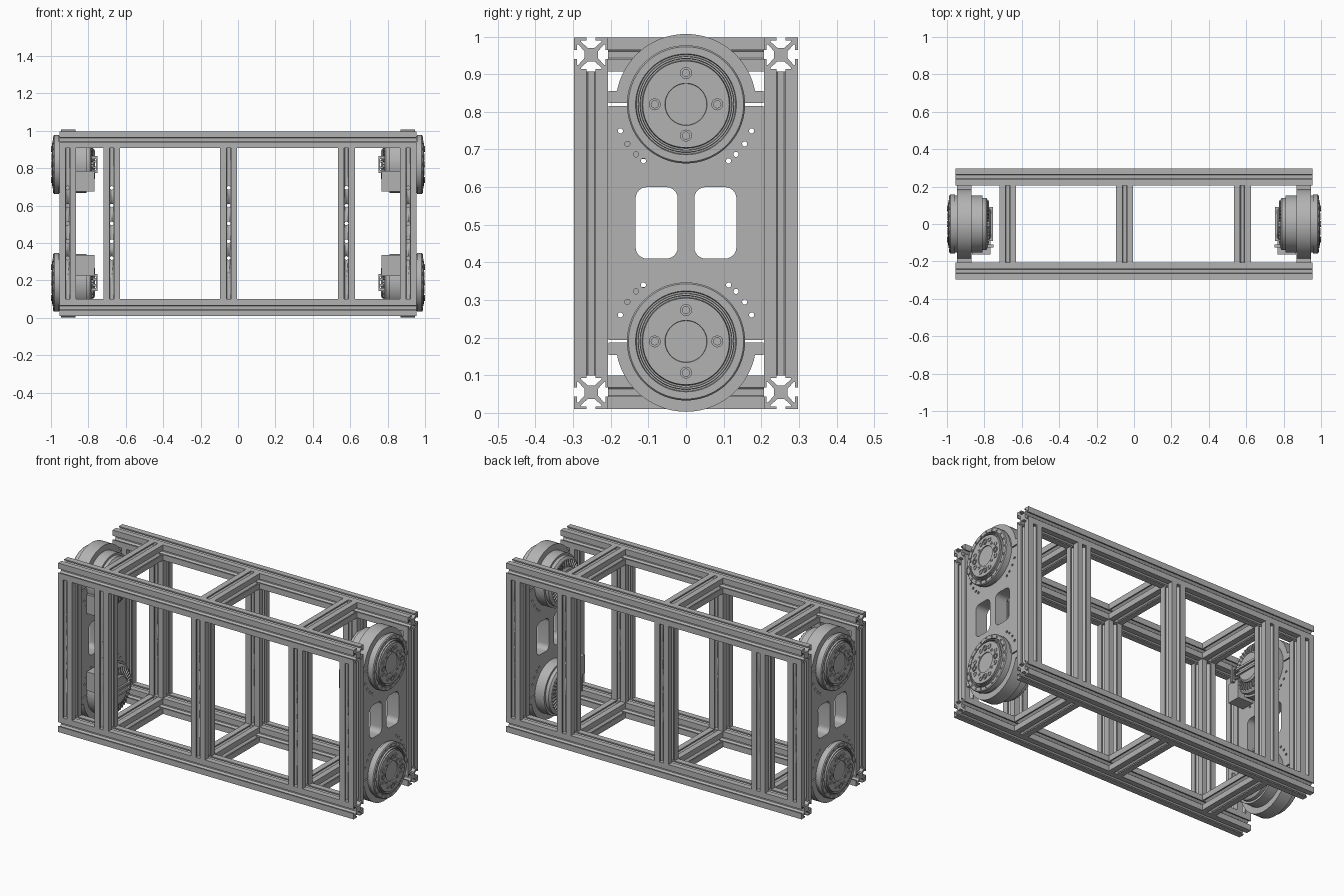
import bpy, bmesh, math
from mathutils import Matrix, Vector

if "Cube" in bpy.data.objects:
    bpy.data.objects.remove(bpy.data.objects["Cube"], do_unlink=True)

GREY = (0.45, 0.45, 0.45, 1)
metal = bpy.data.materials.new("machined grey")
metal.use_nodes = True
metal.diffuse_color = GREY
metal.node_tree.nodes["Principled BSDF"].inputs["Base Color"].default_value = GREY

TAU = 2 * math.pi


def finish(bm, name, place=None):
    """Turn a bmesh into a named, shaded object."""
    if place is not None:
        bmesh.ops.transform(bm, matrix=place, verts=bm.verts)
    bmesh.ops.recalc_face_normals(bm, faces=bm.faces)
    mesh = bpy.data.meshes.new(name)
    bm.to_mesh(mesh)
    bm.free()
    mesh.materials.append(metal)
    mesh.shade_smooth()
    mesh.set_sharp_from_angle(angle=math.radians(30))
    ob = bpy.data.objects.new(name, mesh)
    bpy.context.collection.objects.link(ob)
    return ob


def add_box(bm, lo, hi):
    lo, hi = Vector(lo), Vector(hi)
    m = Matrix.Translation((lo + hi) / 2) @ Matrix.Diagonal((*(hi - lo), 1))
    bmesh.ops.create_cube(bm, size=1, matrix=m)


def add_lathe(bm, profile, n=64, y=0, z=0):
    """Revolve (x, radius) points about the x direction; radius 0 closes an end."""
    rings = []
    for x, r in profile:
        count = n if r > 0 else 1
        rings.append([bm.verts.new((x, y + r * math.cos(TAU * i / n), z + r * math.sin(TAU * i / n)))
                      for i in range(count)])
    for a, b in zip(rings, rings[1:]):
        for i in range(n):
            j = (i + 1) % n
            quad = [a[i % len(a)], a[j % len(a)], b[j % len(b)], b[i % len(b)]]
            bm.faces.new(list(dict.fromkeys(quad)))


def circle(r, y=0, z=0, n=16, start=0, sweep=TAU):
    steps = n if sweep == TAU else n + 1
    return [(y + r * math.cos(start + sweep * i / n), z + r * math.sin(start + sweep * i / n))
            for i in range(steps)]


def rounded_rect(cy, cz, hy, hz, r):
    pts = []
    for k, (sy, sz) in enumerate(((1, 1), (-1, 1), (-1, -1), (1, -1))):
        pts += circle(r, cy + sy * (hy - r), cz + sz * (hz - r), 6, k * TAU / 4, TAU / 4)
    return pts


def sheet(name, loops, x0, x1, place):
    """Extrude y-z outlines (the first is the edge, the rest are holes) from x0 to x1."""
    curve = bpy.data.curves.new(name, "CURVE")
    curve.dimensions, curve.fill_mode = "2D", "BOTH"
    curve.extrude = (x1 - x0) / 2
    for loop in loops:
        s = curve.splines.new("POLY")
        s.points.add(len(loop) - 1)
        s.use_cyclic_u = True
        for p, (a, b) in zip(s.points, loop):
            p.co = (a, b, 0, 1)
    helper = bpy.data.objects.new(name + "_outline", curve)
    mesh = bpy.data.meshes.new_from_object(helper)
    bm = bmesh.new()
    bm.from_mesh(mesh)
    bpy.data.objects.remove(helper)
    bpy.data.meshes.remove(mesh)
    bmesh.ops.remove_doubles(bm, verts=bm.verts, dist=1e-5)
    axes = Matrix(((0, 0, 1, (x0 + x1) / 2), (1, 0, 0, 0), (0, 1, 0, 0), (0, 0, 0, 1)))
    return finish(bm, name, place @ axes)


# ---- Slotted frame bars ----
H = 0.045
eighth = [(0.009, 0.018), (0.027, 0.034), (0.027, 0.038), (0.012, 0.038), (0.012, H), (H, H)]
quarter = eighth + [(b, a) for a, b in reversed(eighth[:-1])]
section = []
for k in range(4):
    c, s = round(math.cos(k * TAU / 4)), round(math.sin(k * TAU / 4))
    section += [(a * c + b * s, b * c - a * s) for a, b in quarter]


def bar(name, start, end):
    start, end = Vector(start), Vector(end)
    run = end - start
    bm = bmesh.new()
    face = bm.faces.new([bm.verts.new((a, b, 0)) for a, b in section])
    top = bmesh.ops.extrude_face_region(bm, geom=[face])["geom"]
    bmesh.ops.translate(bm, vec=(0, 0, run.length), verts=[v for v in top if isinstance(v, bmesh.types.BMVert)])
    turn = Vector((0, 0, 1)).rotation_difference(run).to_matrix().to_4x4()
    return finish(bm, name, Matrix.Translation(start) @ turn)


LOW, HIGH, SIDE, END = 0.055, 0.952, 0.252, 0.955
INNER = (-0.675, -0.05, 0.58)
for sy, side in ((-1, "front"), (1, "back")):
    for z, level in ((LOW, "bottom"), (HIGH, "top")):
        bar(f"{side}_{level}_rail", (-END, sy * SIDE, z), (END, sy * SIDE, z))

# Cutter for the row of cross holes in every post
bm = bmesh.new()
for z in (0.32, 0.41, 0.505, 0.6, 0.695):
    for x in (-0.91, *INNER, 0.91):
        bmesh.ops.create_cone(bm, cap_ends=True, segments=12, radius1=0.01, radius2=0.01, depth=0.7,
                              matrix=Matrix.Translation((x, 0, z)) @ Matrix.Rotation(TAU / 4, 4, "X"))
cutter = finish(bm, "post_hole_cutter")
cutter.hide_render = True
cutter.hide_set(True)
for sy, side in ((-1, "front"), (1, "back")):
    for i, x in enumerate((-0.91, *INNER, 0.91)):
        post = bar(f"{side}_post_{i + 1}", (x, sy * SIDE, LOW + H), (x, sy * SIDE, HIGH - H))
        cut = post.modifiers.new("holes", "BOOLEAN")
        cut.object, cut.operation, cut.solver = cutter, "DIFFERENCE", "EXACT"
for i, x in enumerate(INNER):
    for z, level in ((LOW, "bottom"), (HIGH, "top")):
        bar(f"{level}_crossbar_{i + 1}", (x, H - SIDE, z), (x, SIDE - H, z))

# ---- End plates with windows and small holes ----
MID, REACH, EDGE = 0.505, 0.315, 0.206


def end_plate(sx, name):
    loops = [[(-EDGE, MID - REACH + 0.004), (EDGE, MID - REACH + 0.004),
              (EDGE, MID + REACH - 0.004), (-EDGE, MID + REACH - 0.004)]]
    for sy in (-1, 1):
        loops.append(rounded_rect(sy * 0.078, MID, 0.056, 0.095, 0.03))
        for sz in (-1, 1):
            for deg in (22, 34, 45, 53):
                a = math.radians(deg)
                loops.append(circle(0.007, sy * 0.188 * math.cos(a),
                                    MID + sz * (REACH - 0.188 * math.sin(a)), 10))
    sheet(name, loops, 0.87, 0.945, Matrix.Diagonal((sx, 1, 1, 1)))


# ---- Motor units, modelled around their own axis ----
def motor(place, tag):
    # Half-round clamp with side tabs
    r, tab = 0.187, 0.036
    a0 = math.asin(tab / r)
    arch = [(EDGE, 0.003), (EDGE, tab)] + circle(r, 0, 0, 40, a0, math.pi - 2 * a0) \
        + [(-EDGE, tab), (-EDGE, 0.003)]
    sheet(f"{tag}_clamp", [arch], 0.87, 0.945, place)

    # Housing with stepped rear cover
    bm = bmesh.new()
    add_lathe(bm, [(0.765, 0), (0.765, 0.075), (0.772, 0.085), (0.782, 0.085), (0.782, 0.128),
                   (0.79, 0.14), (0.81, 0.14), (0.81, 0.152), (0.955, 0.152), (0.955, 0)])
    finish(bm, f"{tag}_housing", place)

    # Output flange with concentric grooves
    bm = bmesh.new()
    add_lathe(bm, [(0.945, 0), (0.945, 0.152), (0.957, 0.152), (0.957, 0.157), (0.982, 0.157),
                   (0.987, 0.153), (0.987, 0.134), (0.98, 0.132), (0.98, 0.128), (0.992, 0.127),
                   (0.992, 0.122), (0.978, 0.121), (0.978, 0.117), (0.995, 0.115), (0.995, 0.056),
                   (0.99, 0.055), (0.99, 0)], 72)
    finish(bm, f"{tag}_output_flange", place)

    # Screws and bushes on the flange
    bm = bmesh.new()

    def bush(radius, ring, angle, x, height):
        y, z = ring * math.cos(angle), ring * math.sin(angle)
        add_lathe(bm, [(x, radius), (x + height, radius), (x + height, radius * 0.6), (x, radius * 0.6), (x, 0)],
                  12, y, z)
    for k in range(20):
        bush(0.007, 0.144, TAU * k / 20, 0.987, 0.002)
    for k in range(4):
        a = TAU * k / 4
        bush(0.016, 0.083, a, 0.995, 0.005)
        bush(0.009, 0.071, a + TAU / 8, 0.995, 0.002)
        for d in (-0.4, 0.4):
            bush(0.013, 0.088, a + d, 0.995, 0.003)
    finish(bm, f"{tag}_flange_screws", place)

    # Connector box, rear cable frame and cooling ribs
    bm = bmesh.new()
    add_box(bm, (0.768, -0.163, -0.145), (0.865, -0.085, -0.035))
    finish(bm, f"{tag}_connector_box", place)
    bm = bmesh.new()
    for z in (-0.045, 0.03):
        add_box(bm, (0.752, -0.125, z), (0.785, -0.11, z + 0.015))
    add_box(bm, (0.752, -0.125, -0.045), (0.76, -0.11, 0.045))
    for z in (-0.022, 0.01):
        add_box(bm, (0.755, -0.09, z), (0.775, 0.09, z + 0.012))
    finish(bm, f"{tag}_cable_frame", place)
    bm = bmesh.new()
    for k in range(36):
        new = bmesh.ops.create_cube(bm, size=1, matrix=Matrix.Rotation(TAU * k / 36, 4, "X")
                                    @ Matrix.Translation((0.779, 0, 0.106))
                                    @ Matrix.Diagonal((0.01, 0.006, 0.038, 1)))
    finish(bm, f"{tag}_rear_ribs", place)


for sx, end in ((-1, "right"), (1, "left")):
    end_plate(sx, f"{end}_end_plate")
    for sz, level in ((-1, "lower"), (1, "upper")):
        motor(Matrix.Translation((0, 0, MID + sz * REACH)) @ Matrix.Diagonal((sx, 1, sz, 1)),
              f"{end}_{level}_motor")
